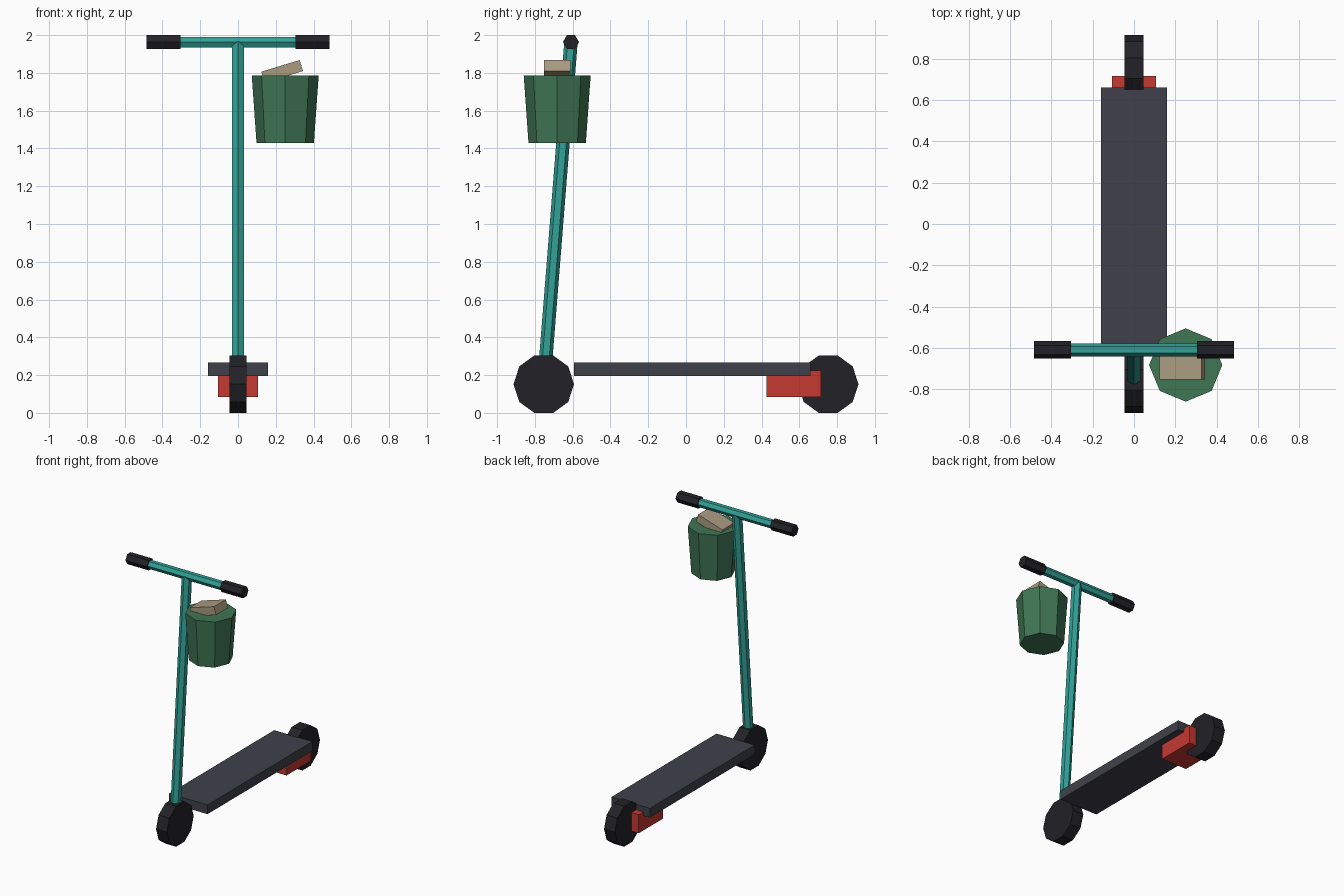
import bpy
from math import cos, sin, tau, radians
from mathutils import Vector

if "Cube" in bpy.data.objects:
    bpy.data.objects.remove(bpy.data.objects["Cube"])


def material(name, rgb):
    m = bpy.data.materials.new(name)
    m.diffuse_color = (*rgb, 1)
    m.use_nodes = True
    m.node_tree.nodes["Principled BSDF"].inputs["Base Color"].default_value = m.diffuse_color
    return m


TEAL = material("teal", (0.032, 0.36, 0.31))
BLACK = material("black", (0.016, 0.016, 0.02))
GREY = material("dark_grey", (0.05, 0.053, 0.068))
RED = material("red", (0.56, 0.04, 0.032))
GREEN = material("green", (0.05, 0.18, 0.09))
TAN = material("tan", (0.4, 0.33, 0.22))


def add_mesh(name, verts, faces, mat):
    me = bpy.data.meshes.new(name)
    me.from_pydata(verts, [], faces)
    me.materials.append(mat)
    ob = bpy.data.objects.new(name, me)
    bpy.context.collection.objects.link(ob)
    return ob


def prism(name, a, b, r1, r2, sides, mat):
    """Closed faceted tube from a to b, first corner pointing along y."""
    a, b = Vector(a), Vector(b)
    axis = (b - a).normalized()
    u = Vector((0, 1, 0))
    u = (u - axis * u.dot(axis)).normalized()
    v = axis.cross(u)
    verts = []
    for p, r in ((a, r1), (b, r2)):
        for i in range(sides):
            t = tau * i / sides
            verts.append(p + r * (u * cos(t) + v * sin(t)))
    faces = [(i, (i + 1) % sides, (i + 1) % sides + sides, i + sides)
             for i in range(sides)]
    faces += [tuple(reversed(range(sides))), tuple(range(sides, 2 * sides))]
    return add_mesh(name, verts, faces, mat)


def box(name, centre, size, mat, tilt=0):
    bpy.ops.mesh.primitive_cube_add(size=1, location=centre, rotation=(0, tilt, 0))
    ob = bpy.context.object
    ob.name = name
    ob.scale = size
    ob.data.materials.append(mat)
    return ob


# wheels: ten-sided discs
WY, WZ, WR = 0.753, 0.152, 0.16
for name, y in (("front_wheel", -WY), ("rear_wheel", WY)):
    prism(name, (-0.045, y, WZ), (0.045, y, WZ), WR, WR, 10, BLACK)

# deck and the motor block beneath its rear end
box("deck", (0, 0.034, 0.231), (0.32, 1.252, 0.07), GREY)
box("motor_block", (0, 0.571, 0.155), (0.213, 0.29, 0.14), RED)

# leaning stem and handlebar
BY, BZ = -0.609, 1.963
prism("stem", (0, -WY, WZ), (0, BY, BZ), 0.0355, 0.0355, 6, TEAL)
prism("handlebar", (-0.4, BY, BZ), (0.4, BY, BZ), 0.032, 0.032, 6, TEAL)
for name, s in (("left_grip", -1), ("right_grip", 1)):
    prism(name, (s * 0.394 - 0.09, BY, BZ), (s * 0.394 + 0.09, BY, BZ),
          0.0425, 0.0425, 6, BLACK)

# tapered bucket beside the stem, with a parcel poking out of the top
prism("bucket", (0.25, -0.682, 1.43), (0.25, -0.682, 1.785), 0.152, 0.177, 8, GREEN)
box("parcel", (0.234, -0.682, 1.808), (0.212, 0.142, 0.061), TAN, tilt=-radians(17))
